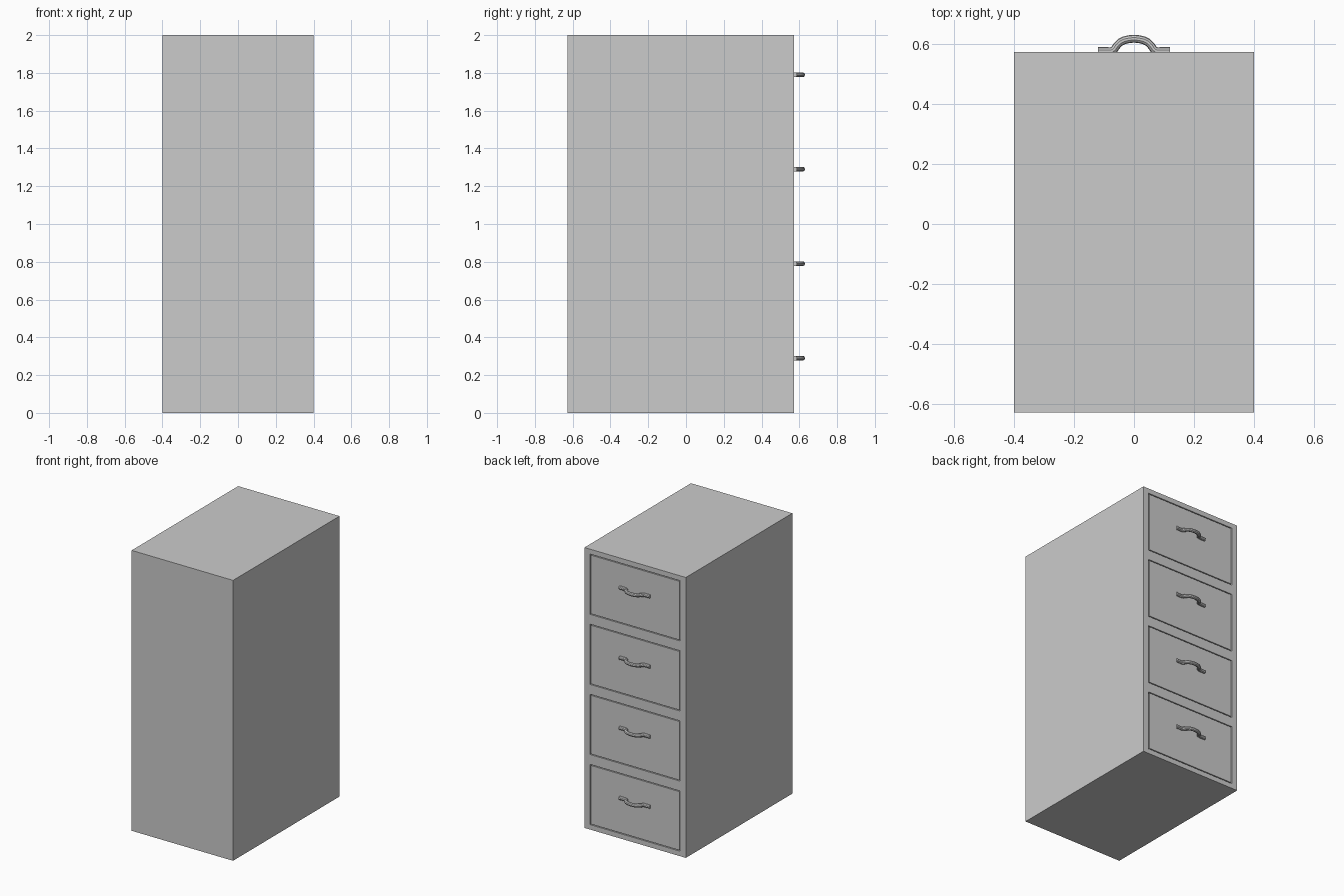
import bpy, bmesh
from mathutils import Matrix, Vector

if "Cube" in bpy.data.objects:
    bpy.data.objects.remove(bpy.data.objects["Cube"])

FRONT, BACK = 0.573, -0.627      # drawer face and rear of the cabinet
PITCH, GAP, DEPTH = 0.5, 0.006, 0.02
DRAWER_W, DRAWER_H = 0.71, 0.43


def boxes(name, bounds):
    """One object made of axis-aligned boxes given as (low corner, high corner)."""
    bm = bmesh.new()
    for lo, hi in bounds:
        lo, hi = Vector(lo), Vector(hi)
        mat = Matrix.Translation((lo + hi) / 2) @ Matrix.Diagonal((*(hi - lo), 1))
        bmesh.ops.create_cube(bm, size=1, matrix=mat)
    mesh = bpy.data.meshes.new(name)
    bm.to_mesh(mesh)
    bm.free()
    ob = bpy.data.objects.new(name, mesh)
    bpy.context.collection.objects.link(ob)
    return ob


def drawer_bounds(i, y0, y1, inset):
    w, h, z = DRAWER_W / 2 - inset, DRAWER_H / 2 - inset, PITCH * (i + 0.5)
    return (-w, y0, z - h), (w, y1, z + h)


# Cabinet body with four shallow drawer recesses
body = boxes("cabinet_body", [((-0.4, BACK, 0), (0.4, FRONT, 2))])
cutter = boxes("recess_cutter",
               [drawer_bounds(i, FRONT - DEPTH, FRONT + 0.1, 0) for i in range(4)])
cutter.hide_render = True
cut = body.modifiers.new("recesses", 'BOOLEAN')
cut.operation, cut.solver, cut.object = 'DIFFERENCE', 'EXACT', cutter
bpy.context.view_layer.objects.active = body
body.select_set(True)
bpy.ops.object.modifier_apply(modifier=cut.name)
bpy.data.objects.remove(cutter)

# Handle: a round bar with flat ends and a bowed grip
half = [(0.12, 0.576), (0.074, 0.576), (0.066, 0.581), (0.057, 0.594),
        (0.046, 0.605), (0.032, 0.612), (0.016, 0.6155)]
path = [(-x, y) for x, y in half] + [(0, 0.617)] + half[::-1]
curve = bpy.data.curves.new("handle_path", 'CURVE')
curve.dimensions = '3D'
curve.bevel_depth, curve.bevel_resolution, curve.use_fill_caps = 0.013, 3, True
spline = curve.splines.new('POLY')
spline.points.add(len(path) - 1)
for p, (x, y) in zip(spline.points, path):
    p.co = (x, y, 0, 1)
source = bpy.data.objects.new("handle_source", curve)
bpy.context.collection.objects.link(source)
bpy.context.view_layer.update()
handle_mesh = bpy.data.meshes.new_from_object(
    source.evaluated_get(bpy.context.evaluated_depsgraph_get()))
bpy.data.objects.remove(source)

# Drawer fronts flush with the cabinet, each with a handle
for i in range(4):
    boxes(f"drawer_front_{i + 1}", [drawer_bounds(i, FRONT - DEPTH, FRONT, GAP)])
    handle = bpy.data.objects.new(f"drawer_handle_{i + 1}", handle_mesh)
    handle.location.z = PITCH * i + 0.29
    bpy.context.collection.objects.link(handle)
    bpy.ops.object.select_all(action='DESELECT')
    handle.select_set(True)
    bpy.context.view_layer.objects.active = handle
    bpy.ops.object.shade_smooth_by_angle()
